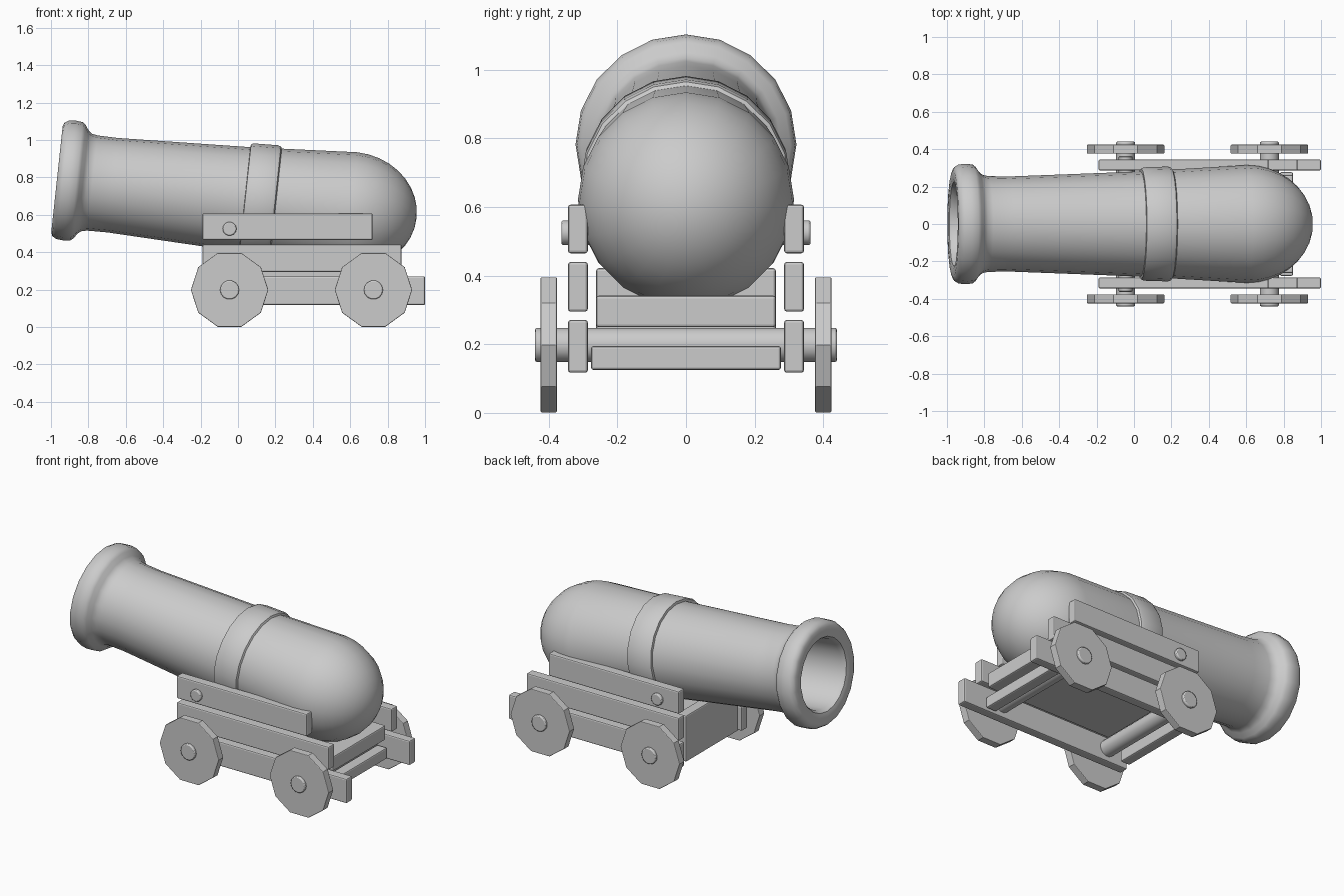
import bpy, bmesh
from math import pi, sin, cos, radians
from mathutils import Vector

if "Cube" in bpy.data.objects:
    bpy.data.objects.remove(bpy.data.objects["Cube"])


def smooth(ob, angle):
    bpy.ops.object.select_all(action='DESELECT')
    ob.select_set(True)
    bpy.context.view_layer.objects.active = ob
    bpy.ops.object.shade_smooth_by_angle(angle=radians(angle))


def bevel(ob, width):
    mod = ob.modifiers.new("soft_edges", 'BEVEL')
    mod.width = width
    mod.segments = 2
    mod.limit_method = 'ANGLE'
    mod.angle_limit = radians(50)


def box(name, x, y, z, width=0.008):
    """Bevelled plank from (min, max) ranges."""
    bpy.ops.mesh.primitive_cube_add(size=1)
    ob = bpy.context.object
    ob.name = name
    for v in ob.data.vertices:
        v.co = [r[0] + (c + 0.5) * (r[1] - r[0]) for c, r in zip(v.co, (x, y, z))]
    bevel(ob, width)
    return ob


def rod(name, x, z, y0, y1, radius, sides, turn=0.0, width=0.006):
    """Cylinder lying along y with a corner at angle turn."""
    me = bpy.data.meshes.new(name)
    bm = bmesh.new()
    rings = [[bm.verts.new((x + radius * cos(turn + 2 * pi * i / sides), y,
                            z + radius * sin(turn + 2 * pi * i / sides)))
              for i in range(sides)] for y in (y0, y1)]
    for i in range(sides):
        j = (i + 1) % sides
        bm.faces.new((rings[0][i], rings[0][j], rings[1][j], rings[1][i]))
    for ring in rings:
        bm.faces.new(ring)
    bmesh.ops.recalc_face_normals(bm, faces=bm.faces)
    bm.to_mesh(me)
    bm.free()
    ob = bpy.data.objects.new(name, me)
    bpy.context.collection.objects.link(ob)
    bevel(ob, width)
    return ob


def lathe(name, profile, origin, axis, up, sides):
    """Revolve (distance, radius) points; radius 0 makes a pole."""
    me = bpy.data.meshes.new(name)
    bm = bmesh.new()
    side = axis.cross(up)
    rings = []
    for t, r in profile:
        n = sides if r > 0 else 1
        rings.append([bm.verts.new(origin + axis * t + r * (
            up * cos(2 * pi * i / sides) + side * sin(2 * pi * i / sides)))
            for i in range(n)])
    for a, b in zip(rings, rings[1:]):
        for i in range(sides):
            j = (i + 1) % sides
            if len(a) == 1:
                bm.faces.new((a[0], b[j], b[i]))
            elif len(b) == 1:
                bm.faces.new((a[i], a[j], b[0]))
            else:
                bm.faces.new((a[i], a[j], b[j], b[i]))
    bmesh.ops.recalc_face_normals(bm, faces=bm.faces)
    bm.to_mesh(me)
    bm.free()
    ob = bpy.data.objects.new(name, me)
    bpy.context.collection.objects.link(ob)
    return ob


# Barrel: bore, flared muzzle, tapered tube, raised band, domed breech
tilt = radians(6.14)
axis = Vector((cos(tilt), 0, -sin(tilt)))
up = Vector((sin(tilt), 0, cos(tilt)))
profile = [(0.80, 0), (0.80, 0.205), (0.03, 0.21), (0.005, 0.225),
           (0, 0.245), (0, 0.285), (0.008, 0.305), (0.03, 0.318),
           (0.07, 0.322), (0.105, 0.318), (0.122, 0.305), (0.14, 0.278),
           (0.16, 0.262), (0.19, 0.256), (0.30, 0.254), (1.01, 0.281),
           (1.012, 0.296), (1.025, 0.303), (1.155, 0.307), (1.172, 0.302),
           (1.178, 0.291)]
for i in range(10):
    a = i * pi / 18
    profile.append((1.58 + 0.354 * sin(a), 0.315 * cos(a) if i < 9 else 0))
barrel = lathe("barrel", profile, Vector((-0.968, 0, 0.79)), axis, up, 20)
smooth(barrel, 40)

# Stepped side cheeks and trunnion pins
for s, label in ((1, "left"), (-1, "right")):
    y = tuple(sorted((s * 0.286, s * 0.344)))
    box(f"upper_cheek_{label}", (-0.19, 0.72), y, (0.465, 0.607))
    box(f"middle_cheek_{label}", (-0.19, 0.875), y, (0.295, 0.44))
    box(f"lower_cheek_{label}", (-0.19, 1.0), y, (0.117, 0.271))
    pin = rod(f"trunnion_{label}", -0.045, 0.525, s * 0.25, s * 0.363, 0.037, 14)
    smooth(pin, 40)

# Bed and cross pieces between the cheeks
box("bed", (-0.13, 0.85), (-0.262, 0.262), (0.25, 0.342))
box("front_transom", (-0.185, -0.12), (-0.262, 0.262), (0.13, 0.422))
box("rear_crossbar", (0.78, 0.85), (-0.277, 0.277), (0.125, 0.195))

# Axles and ten-sided wheels
for x, end in ((-0.045, "front"), (0.724, "rear")):
    axle = rod(f"{end}_axle", x, 0.198, -0.44, 0.44, 0.051, 14)
    smooth(axle, 40)
    for s, label in ((1, "left"), (-1, "right")):
        rod(f"{end}_wheel_{label}", x, 0.198, s * 0.376, s * 0.424,
            0.207, 10, width=0.004)
